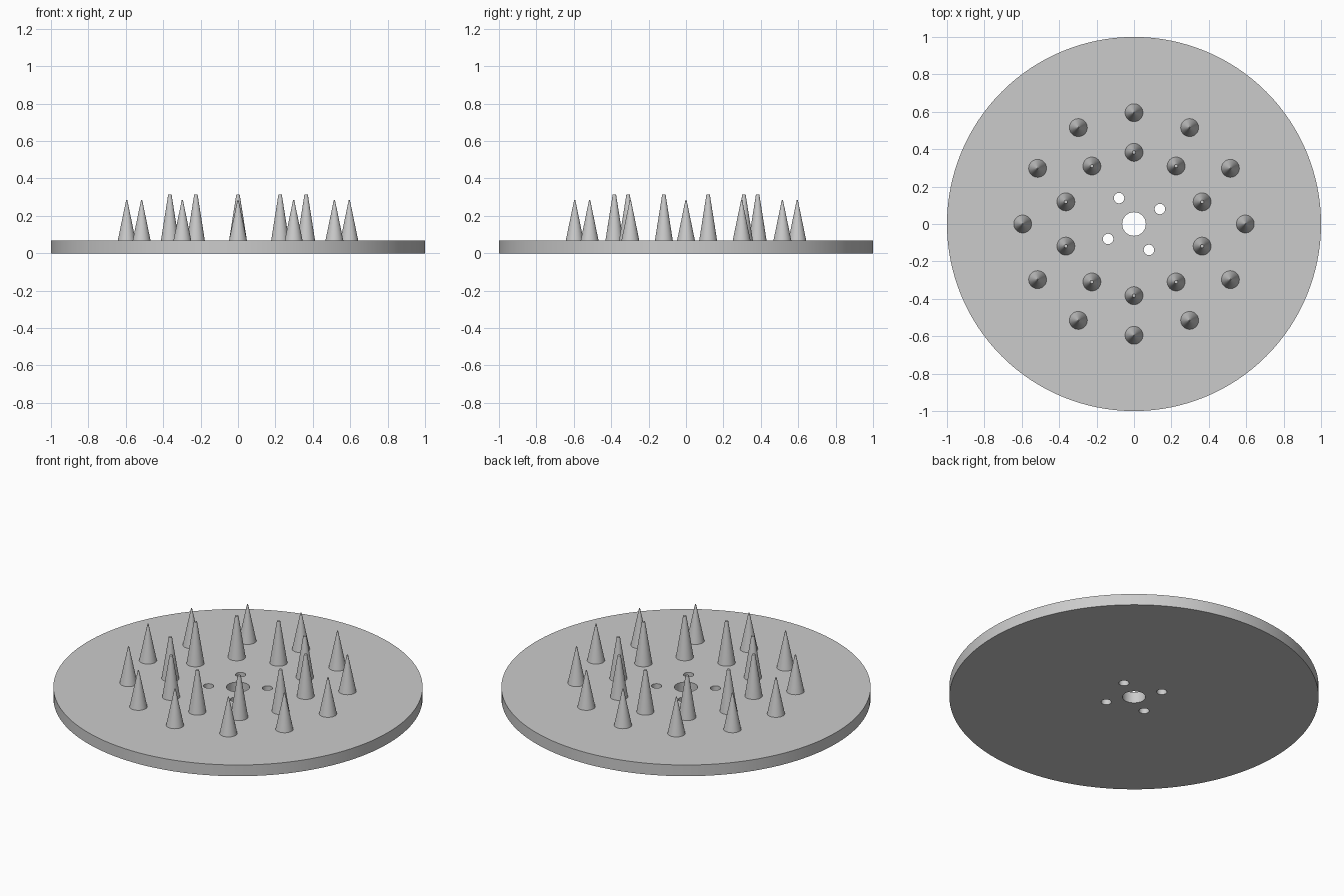
import bpy
from math import cos, sin, radians, tau

if "Cube" in bpy.data.objects:
    bpy.data.objects.remove(bpy.data.objects["Cube"])

THICK = 0.067

grey = bpy.data.materials.new("plain grey")
grey.use_nodes = True
colour = (0.6, 0.6, 0.6, 1)
grey.diffuse_color = colour
grey.node_tree.nodes["Principled BSDF"].inputs["Base Color"].default_value = colour


def cone(name, x, y, bottom, top, r_bottom, r_top, sides):
    """Upright cone or cylinder between two heights."""
    bpy.ops.mesh.primitive_cone_add(
        vertices=sides, radius1=r_bottom, radius2=r_top,
        depth=top - bottom, location=(x, y, (bottom + top) / 2))
    obj = bpy.context.object
    obj.name = name
    obj.data.materials.append(grey)
    return obj


def smooth(obj):
    bpy.ops.object.select_all(action="DESELECT")
    obj.select_set(True)
    bpy.context.view_layer.objects.active = obj
    bpy.ops.object.shade_smooth_by_angle(angle=radians(30))


def ring(count, radius, start):
    """Evenly spaced points around the centre."""
    for i in range(count):
        a = start + tau * i / count
        yield radius * cos(a), radius * sin(a)


# Round base plate
plate = cone("base_plate", 0, 0, 0, THICK, 1, 1, 128)

# Centre bore and four mounting holes
holes = [(0, 0, 0.063)] + [(x, y, 0.028) for x, y in ring(4, 0.16, radians(30))]
for x, y, r in holes:
    cutter = cone("hole_cutter", x, y, -0.1, 0.2, r, r, 48)
    cutter.hide_render = True
    cut = plate.modifiers.new("hole", "BOOLEAN")
    cut.operation = "DIFFERENCE"
    cut.solver = "EXACT"
    cut.object = cutter
    bpy.context.view_layer.objects.active = plate
    bpy.ops.object.modifier_apply(modifier=cut.name)
    bpy.data.objects.remove(cutter)
smooth(plate)

# Inner ring of taller, blunt spikes
for x, y in ring(10, 0.383, radians(90)):
    smooth(cone("inner_spike", x, y, THICK, 0.315, 0.048, 0.009, 32))

# Outer ring of shorter, sharper spikes
for x, y in ring(12, 0.595, 0):
    smooth(cone("outer_spike", x, y, THICK, 0.285, 0.048, 0.003, 32))
